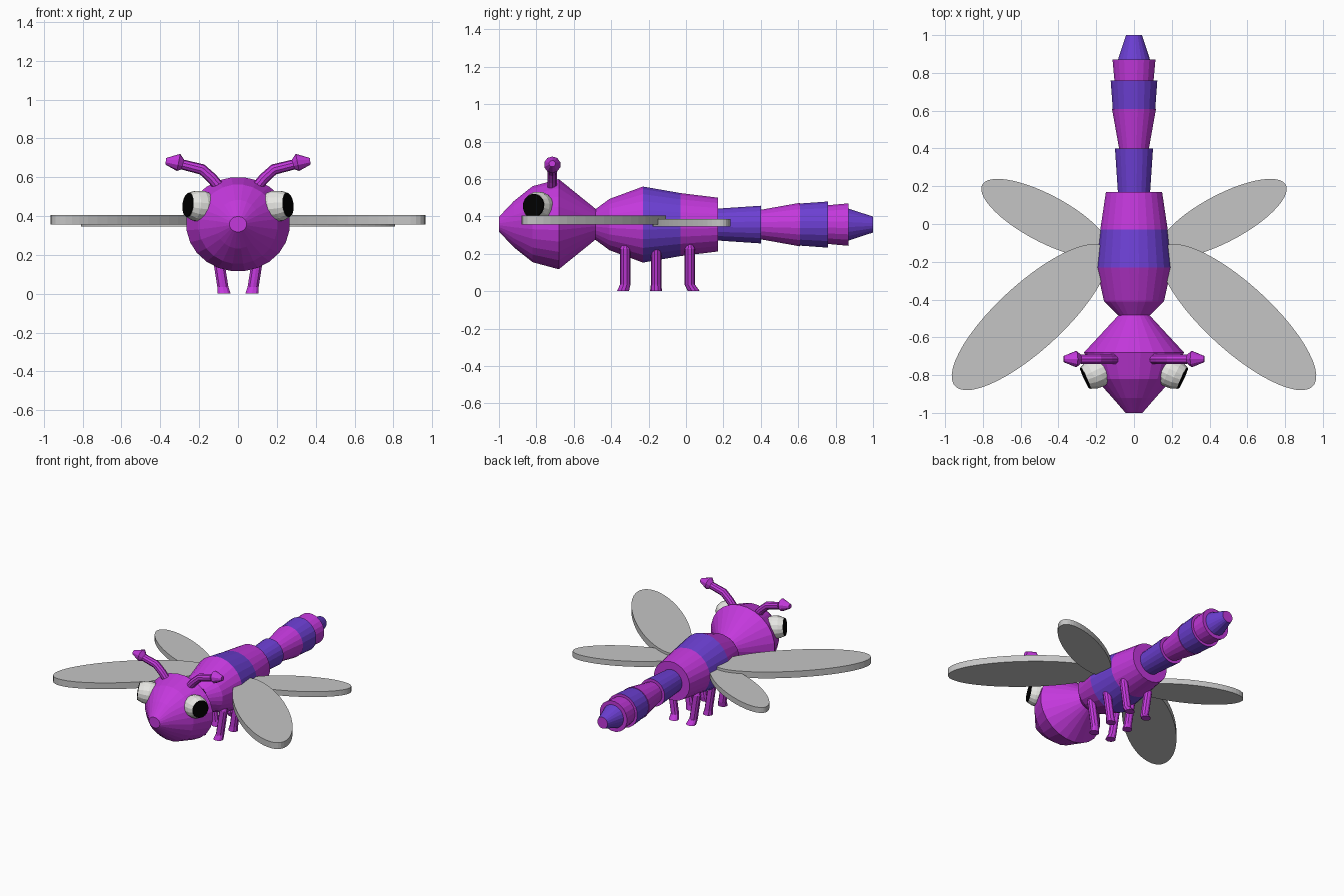
import bpy, bmesh, math
from mathutils import Vector

if "Cube" in bpy.data.objects:
    bpy.data.objects.remove(bpy.data.objects["Cube"])


def material(name, rgb):
    m = bpy.data.materials.new(name)
    m.diffuse_color = (*rgb, 1)
    m.use_nodes = True
    m.node_tree.nodes["Principled BSDF"].inputs["Base Color"].default_value = m.diffuse_color
    return m


PURPLE = material("purple", (0.55, 0.04, 0.72))
BLUE = material("violet_blue", (0.15, 0.05, 0.65))
GREY = material("wing_grey", (0.56, 0.56, 0.56))
WHITE = material("eye_white", (0.80, 0.80, 0.77))
BLACK = material("pupil_black", (0.0, 0.0, 0.0))


def loft(name, rings, sides, mats, bands=None, end=0, axis=None):
    """Skin elliptical rings (centre, ru, rv); bands gives a material per section."""
    bm = bmesh.new()
    pts = [Vector(r[0]) for r in rings]
    loops = []
    for i, (_, ru, rv) in enumerate(rings):
        n = Vector(axis) if axis else pts[min(i + 1, len(pts) - 1)] - pts[max(i - 1, 0)]
        n.normalize()
        u = n.cross(Vector((0, 0, 1)))
        u = u.normalized() if u.length > 1e-3 else Vector((1, 0, 0))
        v = u.cross(n)
        ring = []
        for k in range(sides):
            a = 2 * math.pi * (k + 0.5) / sides
            ring.append(bm.verts.new(pts[i] + u * ru * math.cos(a) + v * rv * math.sin(a)))
        loops.append(ring)
    for i in range(len(loops) - 1):
        for k in range(sides):
            j = (k + 1) % sides
            f = bm.faces.new((loops[i][k], loops[i][j], loops[i + 1][j], loops[i + 1][k]))
            f.material_index = bands[i] if bands else 0
    bm.faces.new(loops[0])
    bm.faces.new(loops[-1]).material_index = end
    bmesh.ops.recalc_face_normals(bm, faces=bm.faces)
    me = bpy.data.meshes.new(name)
    bm.to_mesh(me)
    bm.free()
    for m in mats:
        me.materials.append(m)
    ob = bpy.data.objects.new(name, me)
    bpy.context.collection.objects.link(ob)
    return ob


def along_y(profile, z):
    return [((0, y, z), rx, rz) for y, rx, rz in profile]


Y, Z = (0, 1, 0), (0, 0, 1)

# Head: faceted bulb with a blunt nose
loft("head", along_y([(-1.0, .045, .04), (-.92, .115, .125), (-.82, .205, .205), (-.68, .267, .243),
                      (-.48, .08, .08)], .358), 24, [PURPLE], axis=Y)

# Thorax with one blue band
loft("thorax", along_y([(-.487, .08, .08), (-.41, .16, .138), (-.23, .2, .205), (-.03, .18, .17),
                        (.17, .15, .145)], .356), 24, [PURPLE, BLUE], [0, 0, 1, 0], axis=Y)

# Tail: five stepped, flaring segments in alternating colours
tail = [(.15, .40, .085, .102, 1), (.40, .61, .08, .118, 0), (.61, .76, .114, .125, 1),
        (.76, .87, .105, .115, 0), (.87, 1.0, .086, .043, 1)]
profile, bands = [], []
for y0, y1, r0, r1, c in tail:
    profile += [(y0, r0, r0), (y1, r1, r1)]
    bands += [c, 0]
loft("tail", along_y(profile, .356), 20, [PURPLE, BLUE], bands, axis=Y)


def wing(name, side, cx, cy, angle, a, b, z0, z1):
    """Flat elliptical plate."""
    ob = loft(name, [((0, 0, z0), a, b), ((0, 0, z1), a, b)], 48, [GREY], axis=Z)
    ob.location = (side * cx, cy, 0)
    ob.rotation_euler.z = side * math.radians(angle)


for s, label in ((1, "right"), (-1, "left")):
    # Wings
    wing(f"front_wing_{label}", s, .55, -.493, -42.5, .54, .175, .357, .405)
    wing(f"back_wing_{label}", s, .47, .03, 28, .378, .125, .345, .386)

    # Eye: rounded white cup ending in a black disc
    d = Vector((s * .905, -.415, .09)).normalized()
    c = Vector((s * .255, -.815, .457))
    eye = [(-.14, .05), (-.11, .072), (-.075, .081), (-.035, .078), (0, .064)]
    loft(f"eye_{label}", [(c + d * t, r, r) for t, r in eye], 16, [WHITE], axis=d)
    pupil = [(-.002, .064), (.006, .061)]
    loft(f"pupil_{label}", [(c + d * t, r, r) for t, r in pupil], 16, [BLACK], axis=d)

    # Antenna: bent stalk with a flared, tapering tip
    path = [(.08, .53, .028), (.135, .595, .028), (.185, .64, .028), (.285, .665, .026),
            (.306, .676, .045), (.372, .682, .017)]
    loft(f"antenna_{label}", [((s * x, -.715, z), r, r) for x, z, r in path], 10, [PURPLE])

    # Legs: front foot kicks forward, back foot kicks backward
    for leg, y, kick in (("front", -.325, -.012), ("middle", -.16, 0), ("back", .02, .022)):
        rings = [((s * .112, y, .25), .018, .018), ((s * .108, y, .225), .03, .028),
                 ((s * .078, y, .035), .03, .028), ((s * .072, y + kick, 0), .036, .032)]
        loft(f"{leg}_leg_{label}", rings, 10, [PURPLE], axis=Z)
